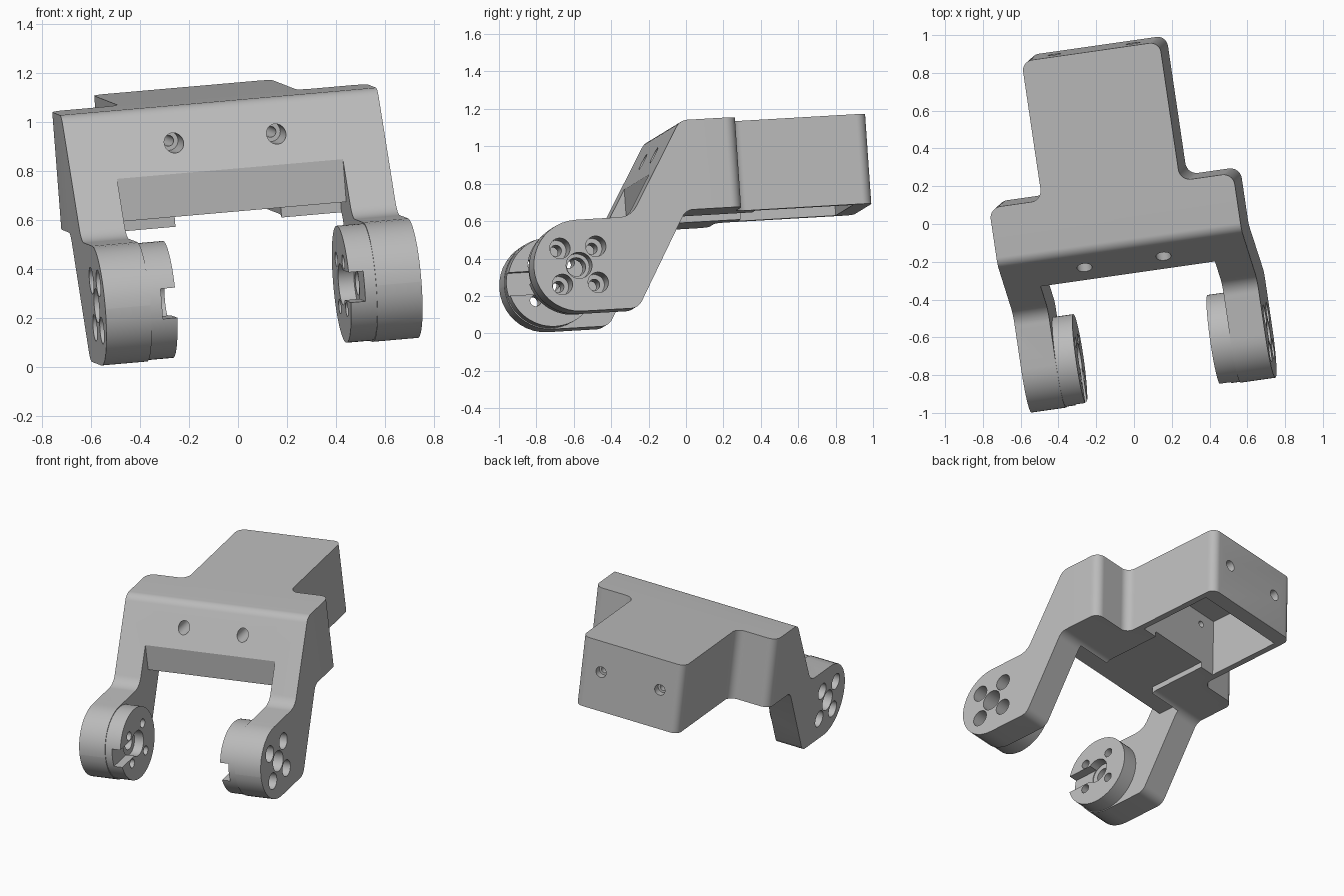
import bpy
import bmesh
import math
from mathutils import Matrix, Vector

if "Cube" in bpy.data.objects:
    bpy.data.objects.remove(bpy.data.objects["Cube"])

# Single plain material
grey = bpy.data.materials.new("light_grey")
grey.use_nodes = True
colour = (0.5, 0.5, 0.5, 1)
grey.diffuse_color = colour
grey.node_tree.nodes["Principled BSDF"].inputs["Base Color"].default_value = colour


def rounded(corners, steps=10):
    """Closed outline from (a, b, radius) corners, each one filleted."""
    out = []
    for i, (a, b, rad) in enumerate(corners):
        p = Vector((a, b))
        if not rad:
            out.append(p)
            continue
        d0 = (Vector(corners[i - 1][:2]) - p).normalized()
        d1 = (Vector(corners[(i + 1) % len(corners)][:2]) - p).normalized()
        half = d0.angle(d1) / 2
        centre = p + (d0 + d1).normalized() * rad / math.sin(half)
        start = p + d0 * rad / math.tan(half) - centre
        end = p + d1 * rad / math.tan(half) - centre
        sweep = math.atan2(start.x * end.y - start.y * end.x, start.dot(end))
        for k in range(steps + 1):
            out.append(centre + Matrix.Rotation(sweep * k / steps, 2) @ start)
    return out


def circle(a, b, rad, n=32):
    return [Vector((a + rad * math.cos(math.tau * k / n),
                    b + rad * math.sin(math.tau * k / n))) for k in range(n)]


# Outline placed in a plane: side = (y, z), plan = (x, y), front = (x, z)
PLACE = {
    "side": lambda p, d: (d, p.x, p.y),
    "plan": lambda p, d: (p.x, p.y, d),
    "front": lambda p, d: (p.x, d, p.y),
}


def prism(name, outline, plane, lo, hi):
    bm = bmesh.new()
    rings = [[bm.verts.new(PLACE[plane](p, d)) for p in outline] for d in (lo, hi)]
    n = len(outline)
    for i in range(n):
        j = (i + 1) % n
        bm.faces.new((rings[0][i], rings[0][j], rings[1][j], rings[1][i]))
    for ring in rings:
        bm.faces.new(ring)
    bmesh.ops.recalc_face_normals(bm, faces=bm.faces)
    mesh = bpy.data.meshes.new(name)
    bm.to_mesh(mesh)
    bm.free()
    mesh.materials.append(grey)
    obj = bpy.data.objects.new(name, mesh)
    bpy.context.collection.objects.link(obj)
    return obj


def box(name, half, y0, y1, z0, z1):
    flat = [Vector(c) for c in ((-half, y0), (half, y0), (half, y1), (-half, y1))]
    return prism(name, flat, "plan", z0, z1)


def combine(target, tool, operation="DIFFERENCE"):
    mod = target.modifiers.new("combine", "BOOLEAN")
    mod.operation = operation
    mod.solver = "EXACT"
    mod.object = tool
    bpy.context.view_layer.objects.active = target
    bpy.ops.object.modifier_apply(modifier=mod.name)
    bpy.data.objects.remove(tool)


WIDE, INNER, BOSS, NARROW = 0.655, 0.468, 0.36, 0.37
TOP, BOTTOM, BACK = 1.092, 0.61, 1.0
HUB_Y, HUB_Z = -0.648, 0.346

# Bracket: side profile with sloping arms and round ends
profile = rounded([
    (-0.051, TOP, 0.07), (1.2, TOP, 0), (1.2, BOTTOM, 0), (-0.052, BOTTOM, 0.07),
    (-0.343, 0.1, 0.07), (-0.893, 0.1, 0.245), (-0.893, 0.591, 0.245),
    (-0.35, 0.591, 0.11)])
bracket = prism("bracket", profile, "side", -WIDE, WIDE)

# Stepped plan: wide front, narrow rear housing
right = [(WIDE, -1.2, 0), (WIDE, 0.255, 0.06), (NARROW, 0.255, 0.06), (NARROW, BACK, 0.055)]
left = [(-x, y, rad) for x, y, rad in reversed(right)]
combine(bracket, prism("plan", rounded(right + left), "plan", -0.3, 1.5), "INTERSECT")

# Gap between the arms, raised beam underside, shallow slot and hollow housing
combine(bracket, box("gap", INNER, -1.3, -0.21, -0.4, 1.5))
combine(bracket, box("beam_relief", INNER, -0.4, -0.05, 0.0, 0.65))
combine(bracket, box("slot", 0.22, -0.4, 0.45, 0.0, 0.65))
combine(bracket, box("cavity", NARROW - 0.04, 0.37, 0.9, 0.0, 1.03))

# Screw holes through the ramp and the rear wall
for side in (-1, 1):
    x = side * 0.212
    combine(bracket, prism("ramp_hole", circle(x, 0.947, 0.04), "front", -0.5, 0.02))
    combine(bracket, prism("ramp_screw", circle(x, 0.947, 0.022), "front", -0.1, 0.5))
    combine(bracket, prism("rear_hole", circle(x, 0.88, 0.037), "front", 0.95, 1.2))
    combine(bracket, prism("rear_screw", circle(x, 0.88, 0.022), "front", 0.8, 1.1))

# Arm hubs: inner boss, counterbored holes and a front notch
for side in (-1, 1):
    def hub(name, outline, a, b):
        lo, hi = sorted((side * a, side * b))
        return prism(name, outline, "side", lo, hi)

    combine(bracket, hub("boss", circle(HUB_Y, HUB_Z, 0.24, 64), BOSS, 0.5), "UNION")
    combine(bracket, hub("bore", circle(HUB_Y, HUB_Z, 0.07), 0.55, 0.8))
    combine(bracket, hub("shaft", circle(HUB_Y, HUB_Z, 0.05), 0.3, 0.7))
    combine(bracket, hub("recess", circle(HUB_Y, HUB_Z, 0.085), 0.3, BOSS + 0.065))
    notch = [Vector((HUB_Y + dy, HUB_Z + dz))
             for dy, dz in ((-0.4, -0.062), (0, -0.062), (0, 0.062), (-0.4, 0.062))]
    combine(bracket, hub("notch", notch, 0.3, BOSS + 0.06))
    for dy in (-0.097, 0.097):
        for dz in (-0.097, 0.097):
            y, z = HUB_Y + dy, HUB_Z + dz
            combine(bracket, hub("counterbore", circle(y, z, 0.055), 0.5, 0.8))
            combine(bracket, hub("screw", circle(y, z, 0.03), 0.3, 0.7))

# Tilt the finished bracket into its resting pose
across = Vector((0.986, 0.141, 0.086)).normalized()
along = Vector((-0.146, 0.988, 0.057))
along = (along - across * along.dot(across)).normalized()
pose = Matrix((across, along, across.cross(along))).transposed().to_4x4()
bracket.data.transform(pose)

bpy.ops.object.select_all(action="DESELECT")
bracket.select_set(True)
bpy.context.view_layer.objects.active = bracket
bpy.ops.object.shade_smooth_by_angle(angle=math.radians(30))
